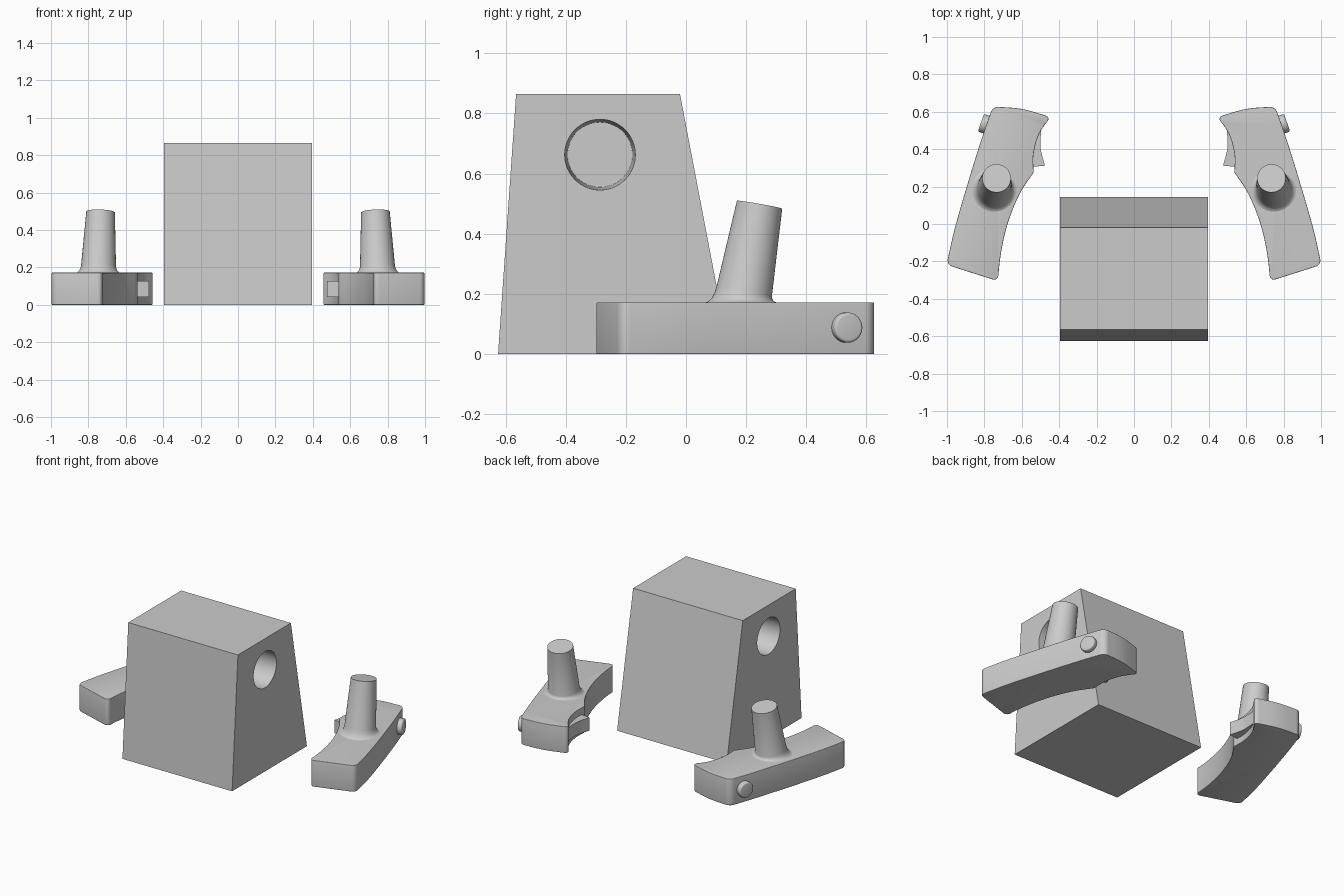
import bpy
import bmesh
import math
from mathutils import Matrix, Vector

if "Cube" in bpy.data.objects:
    bpy.data.objects.remove(bpy.data.objects["Cube"])

grey = bpy.data.materials.new("plain grey")
grey.use_nodes = True
colour = (0.6, 0.6, 0.6, 1)
grey.diffuse_color = colour
grey.node_tree.nodes["Principled BSDF"].inputs["Base Color"].default_value = colour


def add_object(bm, name, bevel=0.0, smooth=True):
    mesh = bpy.data.meshes.new(name)
    bmesh.ops.recalc_face_normals(bm, faces=bm.faces)
    bm.to_mesh(mesh)
    mesh.materials.append(grey)
    obj = bpy.data.objects.new(name, mesh)
    bpy.context.collection.objects.link(obj)
    bpy.ops.object.select_all(action="DESELECT")
    obj.select_set(True)
    bpy.context.view_layer.objects.active = obj
    if bevel:
        mod = obj.modifiers.new("Rounded edges", "BEVEL")
        mod.width, mod.segments = bevel, 4
        mod.limit_method, mod.angle_limit = "ANGLE", math.radians(50)
        bpy.ops.object.modifier_apply(modifier=mod.name)
    if smooth:
        bpy.ops.object.shade_smooth_by_angle(angle=math.radians(35))
    return obj


def add_pair(bm, name, bevel=0.0):
    """Add the left part, then its mirror image on the right."""
    add_object(bm, "left_" + name, bevel)
    bm.transform(Matrix.Scale(-1, 4, (1, 0, 0)))
    add_object(bm, "right_" + name, bevel)
    bm.free()


def curve(points, steps=5):
    """Smooth open curve through the points."""
    pts = [Vector(p) for p in points]
    pts = [2 * pts[0] - pts[1]] + pts + [2 * pts[-1] - pts[-2]]
    out = []
    for a, b, c, d in zip(pts, pts[1:], pts[2:], pts[3:]):
        for i in range(steps):
            t = i / steps
            out.append(b + 0.5 * t * (c - a + t * (2 * a - 5 * b + 4 * c - d
                       + t * (3 * (b - c) + d - a))))
    return out + [pts[-2]]


def prism(outline, z0, z1):
    bm = bmesh.new()
    base = bm.faces.new([bm.verts.new((p[0], p[1], z0)) for p in outline])
    top = bmesh.ops.extrude_face_region(bm, geom=[base])["geom"]
    bmesh.ops.translate(bm, vec=(0, 0, z1 - z0),
                        verts=[g for g in top if isinstance(g, bmesh.types.BMVert)])
    bmesh.ops.recalc_face_normals(bm, faces=bm.faces)
    return bm


# Tapered block
bm = bmesh.new()
side = [(-0.625, 0), (0.145, 0), (-0.02, 0.865), (-0.565, 0.865)]
face = bm.faces.new([bm.verts.new((-0.395, y, z)) for y, z in side])
ext = bmesh.ops.extrude_face_region(bm, geom=[face])["geom"]
bmesh.ops.translate(bm, vec=(0.79, 0, 0),
                    verts=[g for g in ext if isinstance(g, bmesh.types.BMVert)])
block = add_object(bm, "block", smooth=False)
bm.free()

# Blind tapered sockets in both sides of the block
for sign in (1, -1):
    bm = bmesh.new()
    place = (Matrix.Translation((sign * 0.25, -0.286, 0.663))
             @ Matrix.Rotation(sign * math.pi / 2, 4, "Y"))
    bmesh.ops.create_cone(bm, cap_ends=True, segments=64, radius1=0.108,
                          radius2=0.118, depth=0.32, matrix=place)
    cutter = add_object(bm, "socket_cutter")
    bm.free()
    cutter.hide_render = True
    mod = block.modifiers.new("Socket", "BOOLEAN")
    mod.operation, mod.solver, mod.object = "DIFFERENCE", "EXACT", cutter
    bpy.context.view_layer.objects.active = block
    bpy.ops.object.modifier_apply(modifier=mod.name)
    bpy.data.objects.remove(cutter)
bpy.ops.object.select_all(action="DESELECT")
block.select_set(True)
bpy.ops.object.shade_smooth_by_angle(angle=math.radians(35))

# Curved grips: outer side, end, inner side, head
outer = curve([(0.755, 0.628), (0.815, 0.455), (0.89, 0.214), (0.96, -0.03), (1.002, -0.218)])
inner = curve([(0.728, -0.305), (0.712, -0.16), (0.676, 0), (0.612, 0.16), (0.537, 0.275)])
neck = curve([(0.537, 0.275), (0.537, 0.374), (0.508, 0.48), (0.447, 0.572)])
head = curve([(0.447, 0.572), (0.6, 0.615), (0.755, 0.628)])
bm = prism(outer + inner + neck[1:] + head[1:-1], 0, 0.172)
corners = [e for e in bm.edges
           if abs(e.verts[0].co.z - e.verts[1].co.z) > 0.1
           and abs(e.calc_face_angle(0)) > math.radians(40)]
bmesh.ops.bevel(bm, geom=corners, offset=0.03, segments=5, profile=0.5, affect="EDGES")
add_pair(bm, "grip", bevel=0.015)

# Leaning pegs flaring into the grips: radius, height along axis, share of tilt
bm = bmesh.new()
lean = Vector((-0.037, 0.174, 0.984))
rings = [(0.123, 0.0, 0), (0.112, 0.003, 0.1), (0.103, 0.011, 0.3),
         (0.097, 0.022, 0.6), (0.0935, 0.036, 1), (0.0765, 0.331, 1)]
count, previous = 48, None
for radius, height, share in rings:
    axis = Vector((0, 0, 1)).lerp(lean, share)
    turn = Vector((0, 0, 1)).rotation_difference(axis)
    centre = Vector((0.747, 0.187, 0.171)) + lean.normalized() * height
    ring = []
    for i in range(count):
        a = math.tau * i / count
        ring.append(bm.verts.new(centre + turn @ Vector(
            (radius * math.cos(a), radius * math.sin(a), 0))))
    if previous:
        for i in range(count):
            j = (i + 1) % count
            bm.faces.new((previous[i], previous[j], ring[j], ring[i]))
    else:
        bm.faces.new(ring[::-1])
    previous = ring
bm.faces.new(previous)
add_pair(bm, "peg")

# Round buttons on the outer sides
bm = bmesh.new()
normal = Vector((0.944, 0.33, 0))
place = (Matrix.Translation(Vector((0.79, 0.532, 0.088)))
         @ normal.to_track_quat("Z", "Y").to_matrix().to_4x4())
bmesh.ops.create_cone(bm, cap_ends=True, segments=40, radius1=0.05,
                      radius2=0.05, depth=0.06, matrix=place)
add_pair(bm, "button", bevel=0.01)

# Hooked triggers on the inner sides
front = curve([(0.476, 0.312), (0.497, 0.39), (0.5, 0.44), (0.495, 0.53)])
bm = prism([(0.56, 0.53), (0.56, 0.304)] + front, 0.043, 0.128)
add_pair(bm, "trigger")
